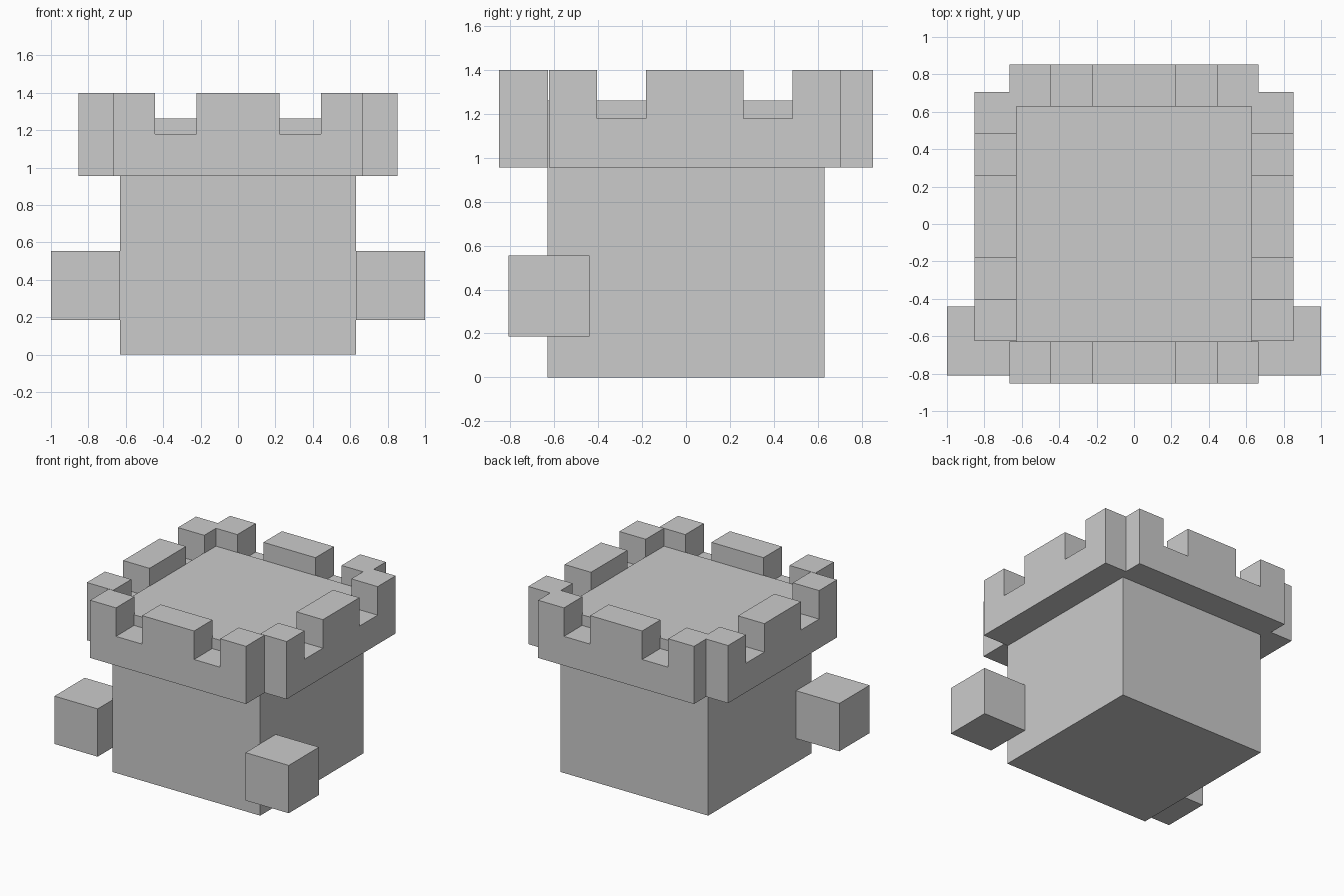
import bpy, bmesh
from math import pi
from mathutils import Matrix, Vector

if "Cube" in bpy.data.objects:
    bpy.data.objects.remove(bpy.data.objects["Cube"])


def add_object(name, bm):
    bmesh.ops.recalc_face_normals(bm, faces=bm.faces)
    mesh = bpy.data.meshes.new(name)
    bm.to_mesh(mesh)
    bm.free()
    obj = bpy.data.objects.new(name, mesh)
    bpy.context.collection.objects.link(obj)
    return obj


def cube(name, size, center):
    bm = bmesh.new()
    bmesh.ops.create_cube(bm, size=size)
    bmesh.ops.translate(bm, verts=bm.verts, vec=center)
    return add_object(name, bm)


def battlement(name, center, angle):
    # Notched wall outline in local x-z, extruded along y
    half = [(0.222, 1.40), (0.222, 1.18), (0.445, 1.18), (0.445, 1.40),
            (0.665, 1.40), (0.665, 0.955)]
    outline = [(-x, z) for x, z in reversed(half)] + half
    t = 0.225
    bm = bmesh.new()
    face = bm.faces.new([bm.verts.new((x, -t / 2, z)) for x, z in outline])
    new = bmesh.ops.extrude_face_region(bm, geom=[face])["geom"]
    bmesh.ops.translate(bm, vec=(0, t, 0),
                        verts=[v for v in new if isinstance(v, bmesh.types.BMVert)])
    bm.transform(Matrix.Translation(Vector(center)) @ Matrix.Rotation(angle, 4, 'Z'))
    return add_object(name, bm)


# Main block
cube("tower_body", 1.262, (0, 0, 0.631))

# Four notched walls around the top; side walls sit slightly back
for s, fb, lr in ((-1, "front", "left"), (1, "back", "right")):
    battlement(fb + "_battlement", (0, s * 0.74, 0), 0)
    battlement(lr + "_battlement", (s * 0.74, 0.04, 0), pi / 2)
    # Small cube at each side
    cube(lr + "_hand", 0.369, (s * 0.8155, -0.625, 0.37))
